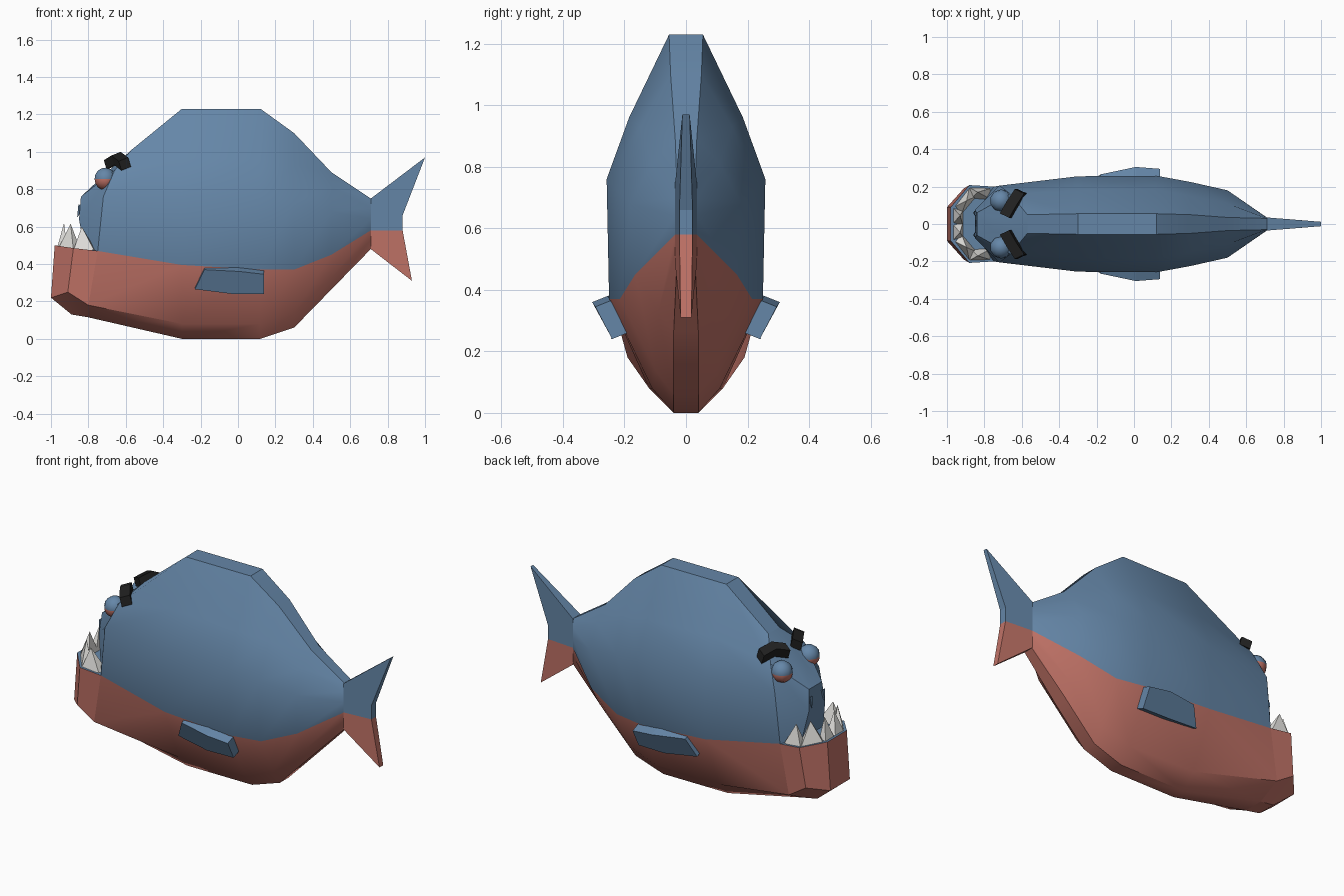
import bpy, bmesh, math
from mathutils import Vector

cube = bpy.data.objects.get("Cube")
if cube:
    bpy.data.objects.remove(cube, do_unlink=True)


def material(name, rgb):
    m = bpy.data.materials.new(name)
    m.use_nodes = True
    m.diffuse_color = (*rgb, 1)
    m.node_tree.nodes["Principled BSDF"].inputs["Base Color"].default_value = (*rgb, 1)
    return m


BLUE = material("slate blue", (0.13, 0.24, 0.39))
RED = material("belly red", (0.53, 0.17, 0.135))
WHITE = material("tooth white", (0.8, 0.79, 0.76))
BLACK = material("brow black", (0.015, 0.015, 0.015))


def finish(name, bm, mats, smooth=None):
    bmesh.ops.remove_doubles(bm, verts=bm.verts, dist=0.0005)
    bmesh.ops.recalc_face_normals(bm, faces=bm.faces)
    me = bpy.data.meshes.new(name)
    bm.to_mesh(me)
    bm.free()
    ob = bpy.data.objects.new(name, me)
    bpy.context.collection.objects.link(ob)
    for m in mats:
        me.materials.append(m)
    if smooth:
        bpy.ops.object.select_all(action="DESELECT")
        ob.select_set(True)
        bpy.context.view_layer.objects.active = ob
        bpy.ops.object.shade_smooth_by_angle(angle=math.radians(smooth))
    return ob


def mirrored(p):
    return (p[0], -p[1], p[2])


def prism(name, a, b, mat):
    """Solid between two matching outlines."""
    bm = bmesh.new()
    va, vb = [bm.verts.new(p) for p in a], [bm.verts.new(p) for p in b]
    bm.faces.new(va)
    bm.faces.new(vb[::-1])
    for i in range(len(a)):
        j = (i + 1) % len(a)
        bm.faces.new((va[i], vb[i], vb[j], va[j]))
    return finish(name, bm, [mat])


def loft(bm, sections, colour):
    """Skin half sections listed bottom to top, together with their mirror."""
    for s, t in zip(sections, sections[1:]):
        rows = range(len(s) - 1)
        for flip in (lambda p: p, mirrored):
            for r in rows:
                f = bm.faces.new([bm.verts.new(flip(p)) for p in (s[r], t[r], t[r + 1], s[r + 1])])
                f.material_index = colour(r)
        for r in (0, len(s) - 1):
            f = bm.faces.new([bm.verts.new(p) for p in (s[r], t[r], mirrored(t[r]), mirrored(s[r]))])
            f.material_index = colour(r)


def station(x, *pairs):
    return [(x, y, z) for y, z in pairs]


# Body: belly, lower edge, colour seam, flank, shoulder, ridge
cheek = [(-0.8, 0.06, 0.115), (-0.8, 0.19, 0.18), (-0.75, 0.2, 0.47),
         (-0.72, 0.205, 0.76), (-0.66, 0.16, 0.9), (-0.57, 0.05, 1.01)]
body = [
    cheek,
    station(-0.3, (0.04, 0), (0.12, 0.08), (0.25, 0.395), (0.255, 0.76), (0.18, 0.97), (0.055, 1.23)),
    station(0.12, (0.04, 0), (0.11, 0.08), (0.25, 0.37), (0.258, 0.76), (0.185, 0.96), (0.055, 1.23)),
    station(0.3, (0.04, 0.06), (0.1, 0.14), (0.215, 0.37), (0.225, 0.73), (0.15, 0.93), (0.05, 1.1)),
    station(0.5, (0.04, 0.265), (0.09, 0.33), (0.165, 0.45), (0.18, 0.68), (0.11, 0.81), (0.035, 0.89)),
    station(0.71, (0.03, 0.48), (0.033, 0.53), (0.035, 0.58), (0.035, 0.64), (0.033, 0.7), (0.03, 0.75)),
]
bm = bmesh.new()
loft(bm, body, lambda r: 1 if r < 2 else 0)
finish("body", bm, [BLUE, RED], 35)

# Snout, narrowing forward from the cheeks
snout = [(-0.82, 0.1, 0.47), (-0.85, 0.075, 0.64), (-0.84, 0.06, 0.76), (-0.75, 0.045, 0.84)]
bm = bmesh.new()
loft(bm, [snout, cheek[2:]], lambda r: 0)
for p, q in zip(snout, snout[1:]):
    bm.faces.new([bm.verts.new(v) for v in (p, q, mirrored(q), mirrored(p))])
finish("snout", bm, [BLUE], 35)

# Jutting lower jaw with its mouth floor
corner = [(-0.89, 0.055, 0.13), (-0.91, 0.19, 0.25), (-0.88, 0.208, 0.485)]
front = [(-0.89, 0.05, 0.13), (-1.0, 0.09, 0.22), (-0.98, 0.09, 0.5)]
bm = bmesh.new()
loft(bm, [cheek[:3], corner, front], lambda r: 0 if r < 2 else 1)
for p, q in zip(front, front[1:]):
    bm.faces.new([bm.verts.new(v) for v in (p, q, mirrored(q), mirrored(p))])
finish("lower_jaw", bm, [RED, BLUE], 15)

# Teeth along the jaw rim: base start, base end, tip
teeth = [((-0.77, 0.19), (-0.88, 0.195), (-0.835, 0.17, 0.6)),
         ((-0.88, 0.195), (-0.965, 0.09), (-0.895, 0.125, 0.615)),
         ((-0.97, 0.09), (-0.97, 0.0), (-0.93, 0.045, 0.62))]
for side, word in ((1, "right"), (-1, "left")):
    for n, (a, b, tip) in enumerate(teeth):
        bm = bmesh.new()
        a, b = Vector((*a, 0.475)), Vector((*b, 0.475))
        inward = (Vector((-0.8, 0, 0.475)) - (a + b) / 2).normalized() * 0.06
        base = [a, b, b + inward, a + inward]
        vs = [bm.verts.new((p.x, p.y * side, p.z)) for p in base]
        top = bm.verts.new((tip[0], tip[1] * side, tip[2]))
        bm.faces.new(vs)
        for i in range(4):
            bm.faces.new((vs[i], vs[(i + 1) % 4], top))
        finish(f"tooth_{word}_{n + 1}", bm, [WHITE])

# Tail fin, tapering to a thin trailing edge
for name, outline, mat in (
        ("tail_upper", [(0.71, 0.58), (0.71, 0.75), (1.0, 0.97), (0.88, 0.66), (0.88, 0.58)], BLUE),
        ("tail_lower", [(0.71, 0.48), (0.71, 0.58), (0.88, 0.58), (0.93, 0.31)], RED)):
    pts = [(x, 0.035 - 0.08 * (x - 0.71), z) for x, z in outline]
    prism(name, pts, [mirrored(p) for p in pts], mat)

# Side fins, brows, eyes and nostrils on both sides
fin = [(-0.18, 0.265, 0.37), (0.01, 0.305, 0.36), (0.14, 0.295, 0.345),
       (0.14, 0.24, 0.24), (-0.03, 0.245, 0.24), (-0.23, 0.225, 0.265)]
brow = [(-0.685, 0.045, 0.94), (-0.645, 0.115, 0.965), (-0.605, 0.175, 0.935)]
for side, word in ((1, "right"), (-1, "left")):
    outer = [(x, y * side, z) for x, y, z in fin]
    inner = [(x, (y - 0.05) * side, z + 0.02) for x, y, z in fin]
    prism(f"side_fin_{word}", outer, inner, BLUE)

    bars = []
    for lift in (-0.025, 0.025):
        low = [(x - 0.025 - lift * 0.3, (y + 0.012) * side, z - 0.01 + lift) for x, y, z in brow]
        high = [(x + 0.025 - lift * 0.3, (y - 0.012) * side, z + 0.01 + lift) for x, y, z in brow]
        bars.append(low + high[::-1])
    prism(f"brow_{word}", *bars, BLACK)

    # Eyeball with a blue upper lid and a red lower part
    bm = bmesh.new()
    bmesh.ops.create_uvsphere(bm, u_segments=10, v_segments=8, radius=0.06)
    for f in bm.faces:
        f.material_index = 1 if f.calc_center_median().z < -0.01 else 0
    bmesh.ops.translate(bm, verts=bm.verts, vec=(-0.71, 0.125 * side, 0.855))
    finish(f"eye_{word}", bm, [BLUE, RED], 40)

    bm = bmesh.new()
    tri = [(-0.853, 0.045, 0.72), (-0.853, 0.07, 0.72), (-0.86, 0.06, 0.65)]
    vs = [bm.verts.new((x, y * side, z)) for x, y, z in tri]
    back = bm.verts.new((-0.82, 0.05 * side, 0.7))
    bm.faces.new(vs)
    for i in range(3):
        bm.faces.new((vs[i], vs[(i + 1) % 3], back))
    finish(f"nostril_{word}", bm, [BLUE])
